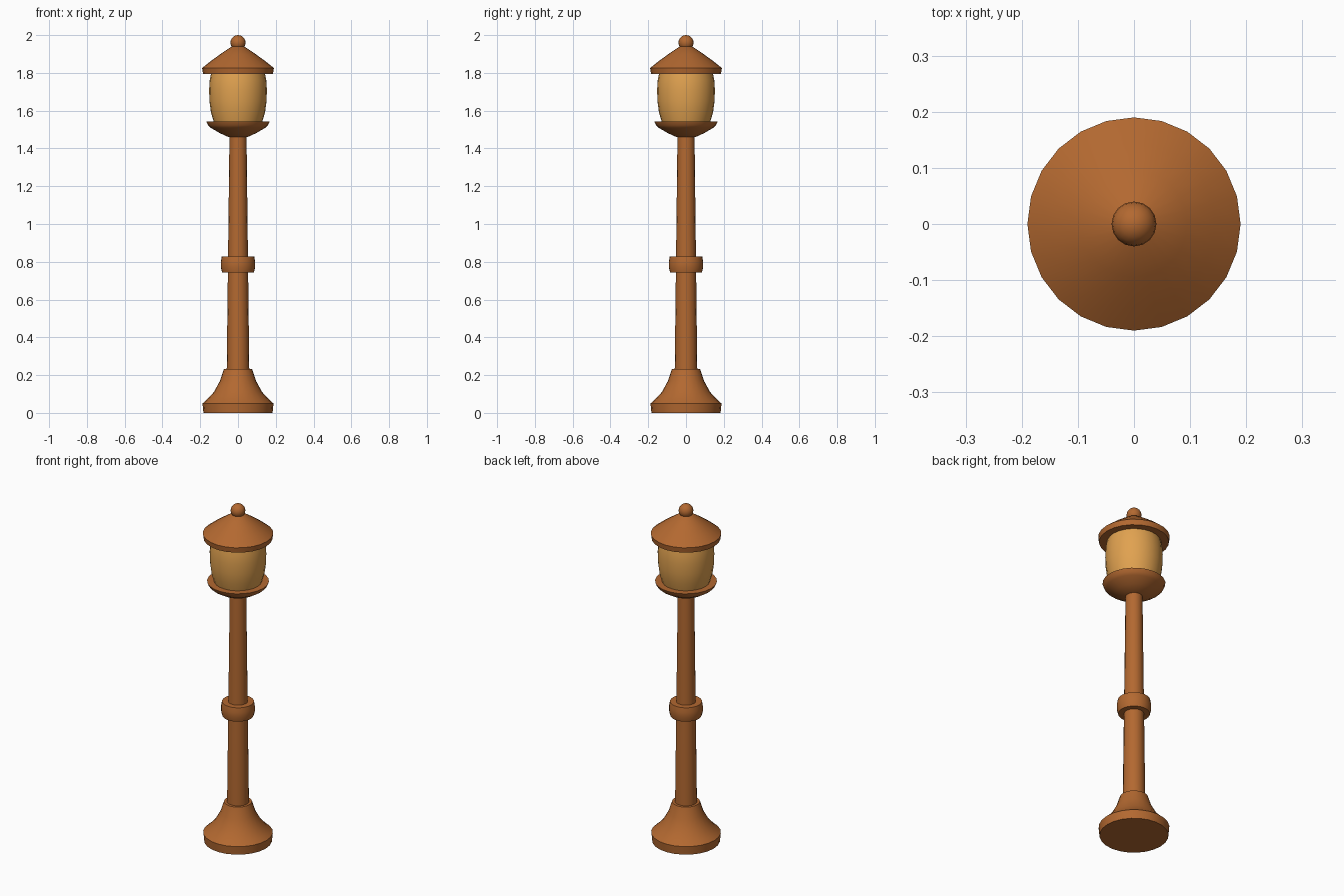
import bpy, bmesh, math

if "Cube" in bpy.data.objects:
    bpy.data.objects.remove(bpy.data.objects["Cube"])


def material(name, color):
    m = bpy.data.materials.new(name)
    m.diffuse_color = color
    m.use_nodes = True
    m.node_tree.nodes["Principled BSDF"].inputs["Base Color"].default_value = m.diffuse_color
    return m


copper = material("copper_brown", (0.45, 0.14, 0.03, 1))
amber = material("amber_glass", (0.75, 0.36, 0.08, 1))


def finish(obj, name, mat):
    obj.name = name
    obj.data.materials.append(mat)
    bpy.ops.object.select_all(action='DESELECT')
    obj.select_set(True)
    bpy.context.view_layer.objects.active = obj
    bpy.ops.object.shade_smooth_by_angle(angle=math.radians(40))


def turned(name, profile, mat, sides=24):
    """Closed solid of revolution from (radius, height) points, bottom to top."""
    bm = bmesh.new()
    rings = [[bm.verts.new((r * math.cos(math.tau * i / sides),
                            r * math.sin(math.tau * i / sides), z))
              for i in range(sides)] for r, z in profile]
    for a, b in zip(rings, rings[1:]):
        for i in range(sides):
            j = (i + 1) % sides
            bm.faces.new((a[i], a[j], b[j], b[i]))
    bm.faces.new(rings[0][::-1])
    bm.faces.new(rings[-1])
    mesh = bpy.data.meshes.new(name)
    bm.to_mesh(mesh)
    bm.free()
    obj = bpy.data.objects.new(name, mesh)
    bpy.context.collection.objects.link(obj)
    finish(obj, name, mat)


# Flared foot
turned("base", [(0.183, 0), (0.188, 0.05), (0.165, 0.07), (0.128, 0.11),
                (0.095, 0.17), (0.075, 0.232)], copper)
# Tapered post
turned("pole", [(0.06, 0.2), (0.045, 1.48)], copper, 16)
# Ring around the post
turned("collar", [(0.084, 0.744), (0.091, 0.77), (0.091, 0.80),
                  (0.086, 0.827)], copper)
# Dish holding the lantern
turned("lantern_dish", [(0.05, 1.46), (0.10, 1.483), (0.145, 1.51),
                        (0.159, 1.523), (0.167, 1.542)], copper)
# Bulging glass
turned("lantern_glass", [(0.125, 1.53), (0.143, 1.59), (0.151, 1.65),
                         (0.153, 1.71), (0.15, 1.76), (0.142, 1.80)], amber)
# Domed roof
turned("roof", [(0.185, 1.795), (0.19, 1.826), (0.145, 1.862), (0.095, 1.898),
                (0.035, 1.938), (0.02, 1.942)], copper)
# Ball on top
bpy.ops.mesh.primitive_uv_sphere_add(segments=16, ring_count=10, radius=0.04,
                                     location=(0, 0, 1.96))
finish(bpy.context.object, "finial", copper)
